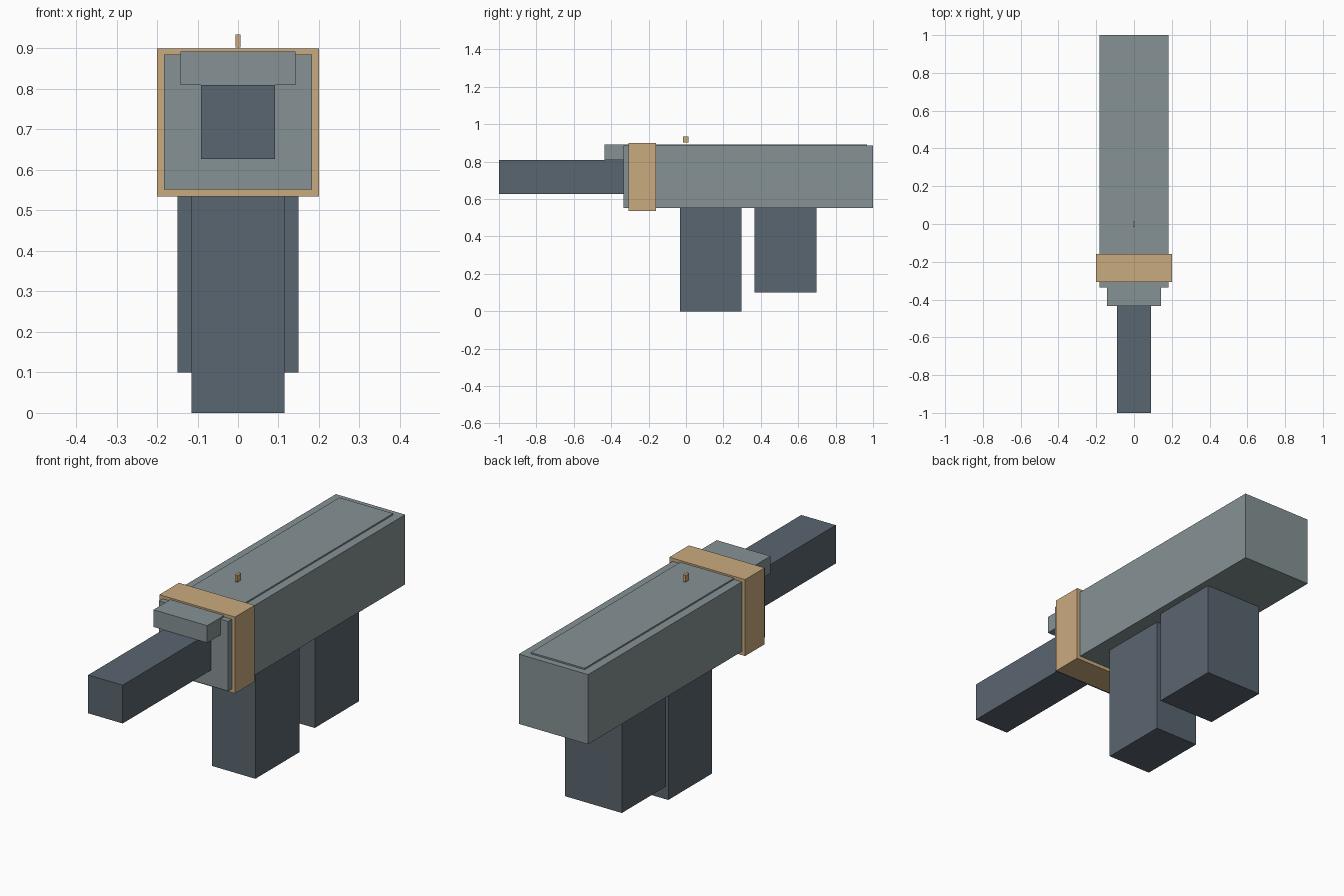
import bpy
import bmesh

default = bpy.data.objects.get("Cube")
if default:
    bpy.data.objects.remove(default, do_unlink=True)


def material(name, colour):
    mat = bpy.data.materials.new(name)
    mat.use_nodes = True
    mat.diffuse_color = (*colour, 1)
    bsdf = next(n for n in mat.node_tree.nodes if n.type == "BSDF_PRINCIPLED")
    bsdf.inputs["Base Color"].default_value = (*colour, 1)
    return mat


def box(name, mat, half_width, y_range, z_range):
    """Box centred on x = 0, spanning the given depth and height ranges."""
    bm = bmesh.new()
    bmesh.ops.create_cube(bm, size=1)
    for v in bm.verts:
        v.co.x *= 2 * half_width
        v.co.y = y_range[v.co.y > 0]
        v.co.z = z_range[v.co.z > 0]
    mesh = bpy.data.meshes.new(name)
    bm.to_mesh(mesh)
    bm.free()
    mesh.materials.append(mat)
    obj = bpy.data.objects.new(name, mesh)
    bpy.context.collection.objects.link(obj)
    return obj


grey = material("light grey", (0.24, 0.29, 0.30))
slate = material("dark slate", (0.102, 0.133, 0.162))
tan = material("tan", (0.59, 0.405, 0.21))

# Main housing and the raised cover running along its top
box("body", grey, 0.183, (-0.335, 1.0), (0.552, 0.885))
box("top_cover", grey, 0.142, (-0.435, 0.968), (0.81, 0.892))

# Square barrel at the front
box("barrel", slate, 0.091, (-1.0, -0.30), (0.627, 0.81))

# Grip and magazine below the housing
box("front_grip", slate, 0.115, (-0.033, 0.298), (0.0, 0.57))
box("rear_block", slate, 0.15, (0.365, 0.698), (0.10, 0.57))

# Band around the housing and the small sight above it
box("band", tan, 0.20, (-0.308, -0.16), (0.535, 0.90))
box("sight", tan, 0.0065, (-0.015, 0.014), (0.902, 0.935))
